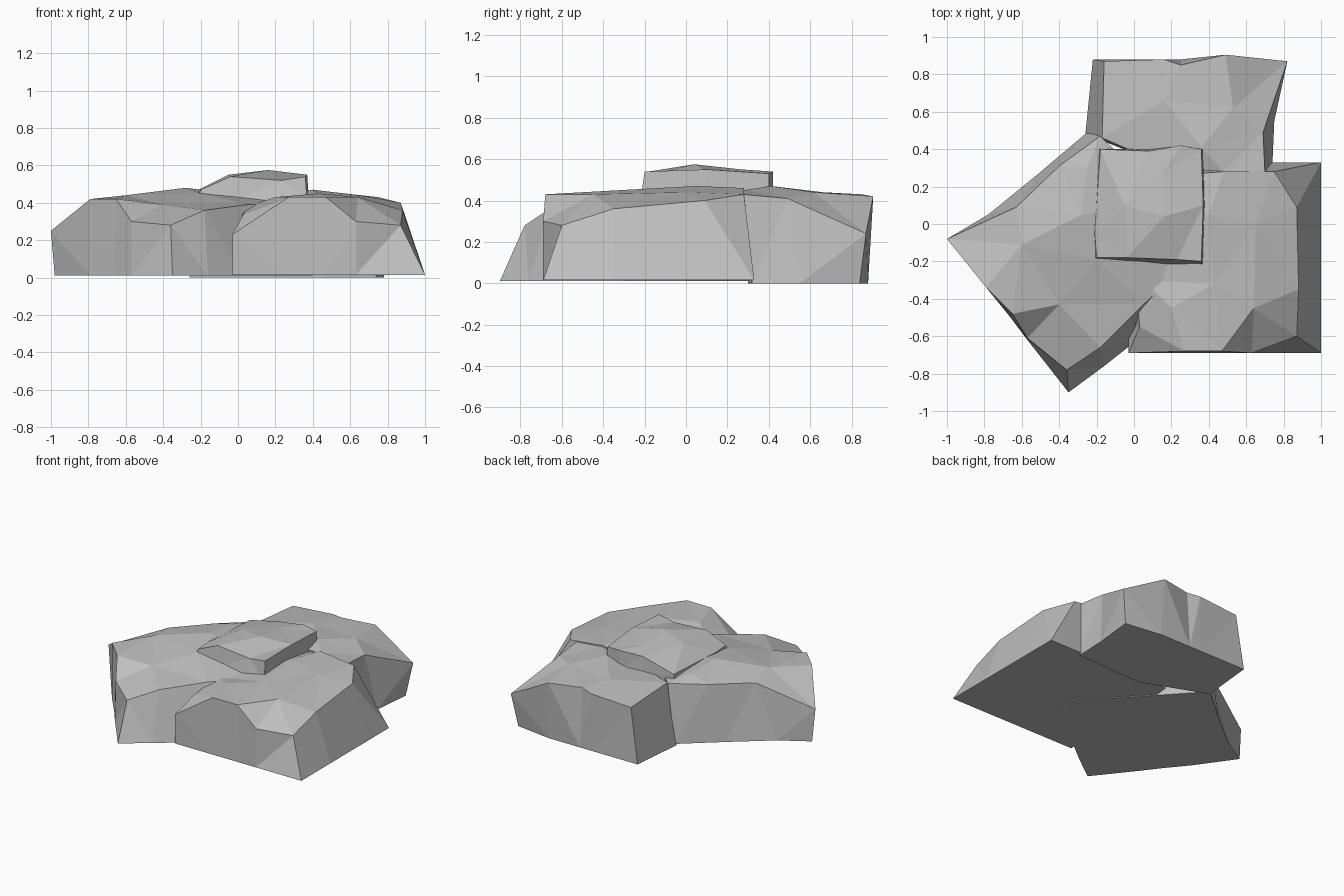
import bpy
import bmesh
from mathutils import Vector
from mathutils.geometry import delaunay_2d_cdt

# Remove the default cube
default_cube = bpy.data.objects.get("Cube")
if default_cube:
    bpy.data.objects.remove(default_cube, do_unlink=True)

# Single stone colour
stone = bpy.data.materials.new("grey stone")
stone.use_nodes = True
stone_colour = (0.52, 0.52, 0.52, 1)
stone.diffuse_color = stone_colour
shader = next(n for n in stone.node_tree.nodes if n.type == 'BSDF_PRINCIPLED')
shader.inputs["Base Color"].default_value = stone_colour
shader.inputs["Roughness"].default_value = 0.9


def make_rock(name, rim, foot, peaks, floor):
    """Faceted boulder: rim loop joined to a foot loop, with a triangulated crown."""
    crown = [Vector(p) for p in rim + peaks]
    count = len(rim)
    bm = bmesh.new()
    crown_verts = [bm.verts.new(p) for p in crown]
    foot_verts = [bm.verts.new((x, y, floor)) for x, y in foot]

    # Crown facets, kept inside the rim loop
    flat = [p.to_2d() for p in crown]
    result = delaunay_2d_cdt(flat, [], [list(range(count))], 1, 1e-5)
    triangles, sources = result[2], result[3]
    for triangle in triangles:
        bm.faces.new([crown_verts[sources[i][0]] for i in triangle])

    # Side walls and underside
    for i in range(count):
        j = (i + 1) % count
        bm.faces.new((crown_verts[i], foot_verts[i], foot_verts[j], crown_verts[j]))
    bm.faces.new(list(reversed(foot_verts)))

    bmesh.ops.triangulate(bm, faces=bm.faces[:])
    bmesh.ops.recalc_face_normals(bm, faces=bm.faces[:])
    mesh = bpy.data.meshes.new(name)
    bm.to_mesh(mesh)
    bm.free()
    mesh.materials.append(stone)
    rock = bpy.data.objects.new(name, mesh)
    bpy.context.collection.objects.link(rock)
    return rock


# Squared boulder at the front left
make_rock(
    name="front_left_rock",
    rim=[(-.03, -.69, .23), (.27, -.68, .43), (.47, -.68, .43), (.63, -.69, .3),
         (.87, -.6, .28), (.88, -.35, .36), (.87, .09, .4), (.75, .28, .43),
         (.48, .28, .46), (.1, .25, .35), (0, -.2, .34), (.03, -.55, .34)],
    foot=[(-.03, -.69), (.27, -.69), (.47, -.69), (.63, -.69),
          (1, -.69), (1, -.35), (1, .09), (1, .33),
          (.48, .33), (0, .33), (-.03, -.2), (-.03, -.55)],
    peaks=[(.64, -.45, .43), (.2, -.45, .43), (.43, -.32, .45),
           (.4, .05, .47), (.65, 0, .44), (.05, -.3, .38)],
    floor=.015,
)

# Diagonal boulder at the front right
make_rock(
    name="front_right_rock",
    rim=[(-1, -.08, .25), (-.79, -.34, .42), (-.65, -.48, .42), (-.57, -.61, .3),
         (-.36, -.78, .28), (-.18, -.66, .36), (.05, -.43, .39), (.3, -.2, .4),
         (.2, .1, .42), (-.18, .47, .43), (-.4, .31, .42), (-.63, .09, .41)],
    foot=[(-.98, -.07), (-.79, -.34), (-.66, -.5), (-.57, -.62),
          (-.35, -.9), (-.16, -.76), (.03, -.61), (.4, -.3),
          (.2, 0), (-.25, .49), (-.51, .27), (-.78, .05)],
    peaks=[(-.6, -.11, .44), (-.28, .05, .48), (-.4, -.43, .39),
           (-.2, -.19, .45), (-.25, .3, .46)],
    floor=.01,
)

# Broad boulder at the back
make_rock(
    name="back_rock",
    rim=[(-.17, .46, .43), (.2, .3, .42), (.48, .28, .45), (.7, .27, .43),
         (.69, .49, .41), (.82, .87, .24), (.49, .905, .42), (.25, .85, .43),
         (.16, .88, .42), (-.16, .87, .4)],
    foot=[(-.26, .48), (.2, .3), (.45, .3), (.74, .32),
          (.75, .55), (.78, .84), (.5, .88), (.25, .88),
          (.16, .88), (-.22, .88)],
    peaks=[(.16, .66, .44), (.53, .62, .44), (.36, .41, .47)],
    floor=0,
)

# Slab lying on top, in the middle
make_rock(
    name="summit_slab",
    rim=[(-.2, -.18, .47), (-.04, -.18, .54), (.23, -.19, .52), (.36, -.2, .54),
         (.37, .1, .55), (.36, .4, .53), (.25, .42, .54), (.08, .39, .53),
         (-.18, .4, .47), (-.21, -.05, .47)],
    foot=[(-.22, -.19), (-.04, -.2), (.23, -.22), (.37, -.22),
          (.38, .1), (.37, .4), (.25, .42), (.08, .4),
          (-.19, .4), (-.22, -.05)],
    peaks=[(.16, .04, .575), (-.05, .1, .55), (.15, .27, .55)],
    floor=.4,
)
